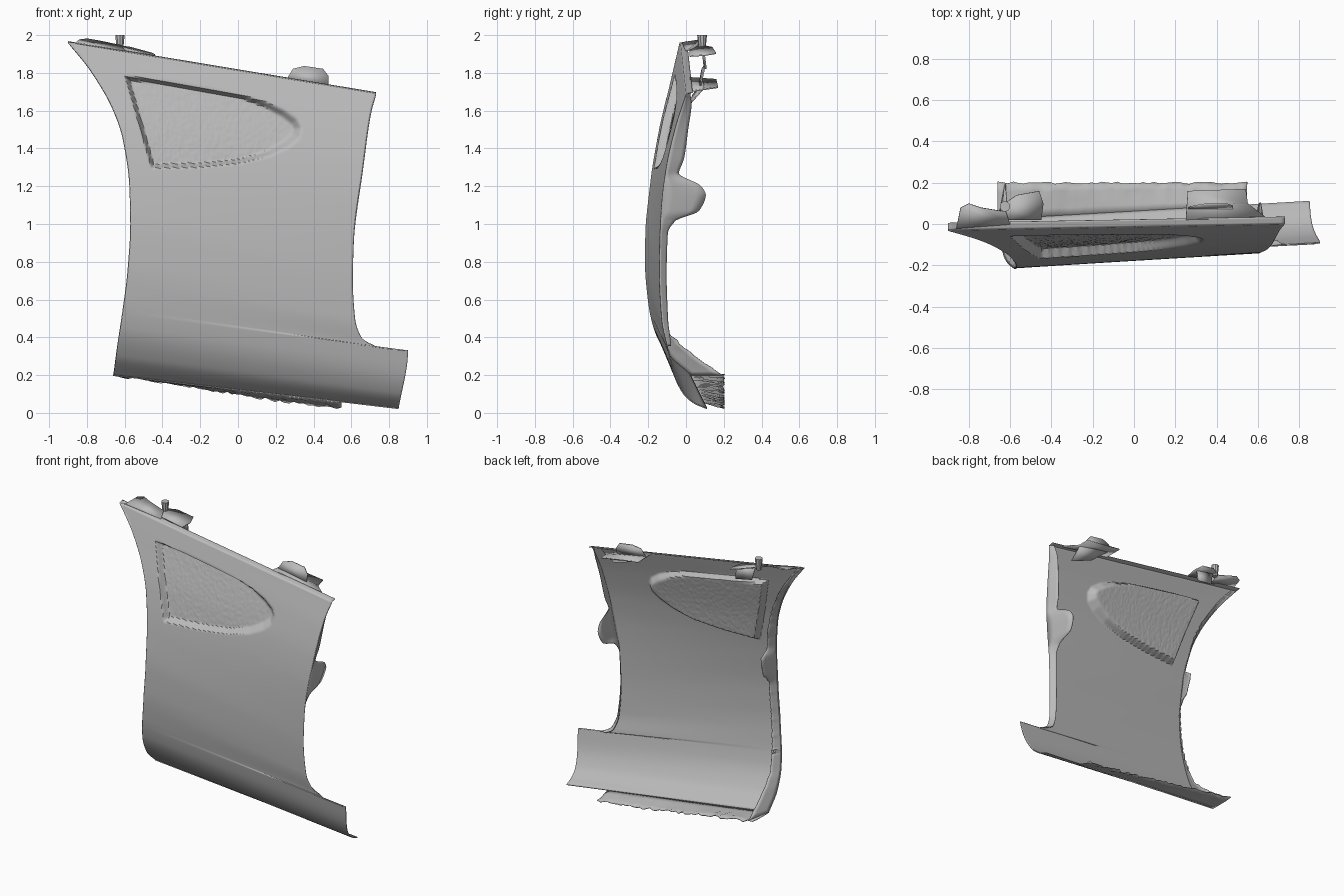
import bpy, bmesh, math, random
from mathutils import Vector

random.seed(4)
cube = bpy.data.objects.get("Cube")
if cube:
    bpy.data.objects.remove(cube)

grey = bpy.data.materials.new("panel_grey")
grey.use_nodes = True
COLOUR = (0.5, 0.5, 0.5, 1)
grey.diffuse_color = COLOUR
grey.node_tree.nodes["Principled BSDF"].inputs["Base Color"].default_value = COLOUR


def curve(knots):
    """Smooth interpolation through (t, value) knots without overshoot."""
    t, y = zip(*knots)
    d = [(y[i + 1] - y[i]) / (t[i + 1] - t[i]) for i in range(len(t) - 1)]
    m = [d[0]] + [2 * a * b / (a + b) if a * b > 0 else 0 for a, b in zip(d, d[1:])] + [d[-1]]

    def value(x):
        x = min(max(x, t[0]), t[-1])
        i = max(k for k in range(len(d)) if t[k] <= x)
        h = t[i + 1] - t[i]
        s = (x - t[i]) / h
        return (y[i] * (1 + 2 * s) * (1 - s) ** 2 + y[i + 1] * s * s * (3 - 2 * s)
                + h * s * (1 - s) * (m[i] * (1 - s) - m[i + 1] * s))
    return value


def smooth(a, b, x):
    s = min(max((x - a) / (b - a), 0), 1)
    return s * s * (3 - 2 * s)


def sheet(name, rows, thickness=0.006):
    """Thin smooth sheet from a grid of points."""
    bm = bmesh.new()
    grid = [[bm.verts.new(p) for p in row] for row in rows]
    for a, b in zip(grid, grid[1:]):
        for i in range(len(a) - 1):
            bm.faces.new((a[i], a[i + 1], b[i + 1], b[i]))
    return finish(name, bm, thickness)


def finish(name, bm, thickness=0):
    mesh = bpy.data.meshes.new(name)
    bm.to_mesh(mesh)
    bm.free()
    mesh.materials.append(grey)
    obj = bpy.data.objects.new(name, mesh)
    bpy.context.collection.objects.link(obj)
    bpy.ops.object.select_all(action='DESELECT')
    obj.select_set(True)
    bpy.context.view_layer.objects.active = obj
    bpy.ops.object.shade_smooth_by_angle(angle=math.radians(35))
    if thickness:
        mod = obj.modifiers.new("thickness", 'SOLIDIFY')
        mod.thickness = thickness
        mod.offset = -1
    return obj


# Side edges: x by height, and depth profiles along each edge
left_x = curve([(.2, -.66), (.35, -.64), (.55, -.61), (.75, -.585), (1, -.57), (1.2, -.575),
                (1.45, -.61), (1.6, -.66), (1.81, -.78), (1.96, -.9)])
left_y = curve([(.2, .02), (.3, -.09), (.45, -.17), (.6, -.2), (.8, -.215), (.95, -.213),
                (1.2, -.19), (1.5, -.14), (1.75, -.08), (1.96, -.03)])
right_x = curve([(.02, .85), (.33, .9), (.336, .86), (.355, .72), (.4, .65), (.5, .617), (.7, .605),
                 (.9, .61), (1.3, .66), (1.58, .7), (1.69, .73)])
right_y = curve([(.02, .11), (.05, .04), (.1, -.015), (.2, -.065), (.33, -.095), (.5, -.13), (.75, -.142),
                 (.9, -.14), (1.1, -.13), (1.3, -.105), (1.5, -.06), (1.69, 0)])

# Rows are denser where the rear tail narrows into the panel
V = sorted([i / 170 for i in range(171)] + [.186 + i * .0009 for i in range(20)])


def left(v):
    z = .2 + 1.76 * v
    return Vector((left_x(z), left_y(z), z))


def right(v):
    z = .02 + 1.67 * v
    return Vector((right_x(z), right_y(z), z))


# Rounded triangular vent recess outline in the front plane
VENT = [(-.6, 1.785), (-.4, 1.76), (-.2, 1.725), (0, 1.688), (.15, 1.65), (.25, 1.61), (.32, 1.56),
        (.345, 1.51), (.33, 1.45), (.27, 1.4), (.17, 1.355), (0, 1.32), (-.2, 1.3), (-.46, 1.295)]


def vent_distance(x, z):
    """Distance inside the vent outline, or zero outside."""
    inside, best = False, 9
    for (ax, az), (bx, bz) in zip(VENT, VENT[1:] + VENT[:1]):
        if (az > z) != (bz > z) and x < ax + (z - az) * (bx - ax) / (bz - az):
            inside = not inside
        dx, dz = bx - ax, bz - az
        s = min(max(((x - ax) * dx + (z - az) * dz) / (dx * dx + dz * dz), 0), 1)
        best = min(best, math.hypot(x - ax - s * dx, z - az - s * dz))
    return best if inside else 0


def panel_point(u, v):
    p = left(v).lerp(right(v), u)
    if -.61 < p.x < .36 and 1.28 < p.z < 1.8:
        d = vent_distance(p.x, p.z)
        width = .022 + .035 * smooth(0, .3, p.x)
        p.y += .045 * smooth(0, width, d)
        if d > width:
            p.y += random.uniform(-.0015, .0015)
    return p


N = 170
sheet("outer_panel", [[panel_point(i / N, v) for i in range(N + 1)] for v in V])


def flange(name, edge, offset, steps=4):
    """Folded return strip following an edge; offset(point) gives its full width vector."""
    sheet(name, [[p + offset(p) * (k / steps) for p in edge] for k in range(steps + 1)], .004)


def ragged(a=.008):
    return random.uniform(-a, a)


# Wheel-side return flange, widening at the foot, with a mounting lobe
wheel_depth = curve([(.2, .17), (.3, .14), (.42, .08), (.7, .05), (1.0, .05), (1.1, .12), (1.2, .13),
                     (1.27, .06), (1.5, .05), (1.96, .01)])
wheel_wobble = {round(.2 + 1.76 * v, 4): ragged() for v in V}
flange("wheel_flange", [left(v) for v in V[::2]],
       lambda p: Vector((.035, wheel_depth(p.z) + wheel_wobble[round(p.z, 4)], 0)))

# Door-side return flange with its own lobe
door_depth = curve([(.35, .02), (.45, .03), (.6, .035), (.95, .04), (1.02, .08), (1.07, .2), (1.15, .23),
                    (1.2, .2), (1.27, .07), (1.35, .085), (1.5, .07), (1.62, .05), (1.69, .02)])
flange("door_flange", [right(v) for v in V if v > .2],
       lambda p: Vector((-.03, door_depth(p.z), 0)))

# Sill flange turned back under the lower edge
bottom = [left(0).lerp(right(0), i / 60) for i in range(49)]
flange("sill_flange", bottom,
       lambda p: Vector((0, .2 - p.y + ragged(.006), -.03 * smooth(-.6, .3, p.x) + ragged(.008))))

# Narrow bonnet-gap flange along the upper edge
top = [left(1).lerp(right(1), i / 80) for i in range(81)]
flange("top_flange", top, lambda p: Vector((0, .035, .008)))


def tab(name, outline, thickness=.008):
    """Flat mounting tab from corner points."""
    bm = bmesh.new()
    bm.faces.new([bm.verts.new(p) for p in outline])
    return finish(name, bm, thickness)


# Upper mounting tabs
tab("front_tip_tab", [(-.86, -.02, 1.955), (-.84, .08, 1.97), (-.8, .1, 1.975), (-.74, .08, 1.965),
                      (-.62, .06, 1.94), (-.6, 0, 1.91)])
tab("front_bracket", [(-.66, .02, 1.925), (-.64, .09, 1.94), (-.57, .14, 1.93), (-.46, .16, 1.9),
                      (-.44, .1, 1.89), (-.45, .02, 1.885)])
tab("front_bracket_drop", [(-.6, .09, 1.93), (-.46, .1, 1.9), (-.46, .11, 1.82), (-.58, .1, 1.84)])
tab("rear_bracket", [(.25, .02, 1.77), (.26, .16, 1.76), (.54, .17, 1.72), (.55, .1, 1.71),
                     (.64, .03, 1.7)])
tab("rear_bracket_lip", [(.26, .08, 1.77), (.29, .09, 1.82), (.35, .1, 1.835), (.45, .1, 1.82),
                         (.48, .09, 1.78), (.48, .08, 1.73)])
tab("rear_bracket_drop", [(.3, .1, 1.76), (.54, .1, 1.72), (.55, .02, 1.63), (.4, .04, 1.68)])

# Small locating peg at the front bracket
bm = bmesh.new()
bmesh.ops.create_cone(bm, cap_ends=True, segments=10, radius1=.018, radius2=.026, depth=.08)
bmesh.ops.translate(bm, verts=bm.verts, vec=(-.625, .085, 1.96))
finish("locating_peg", bm)
